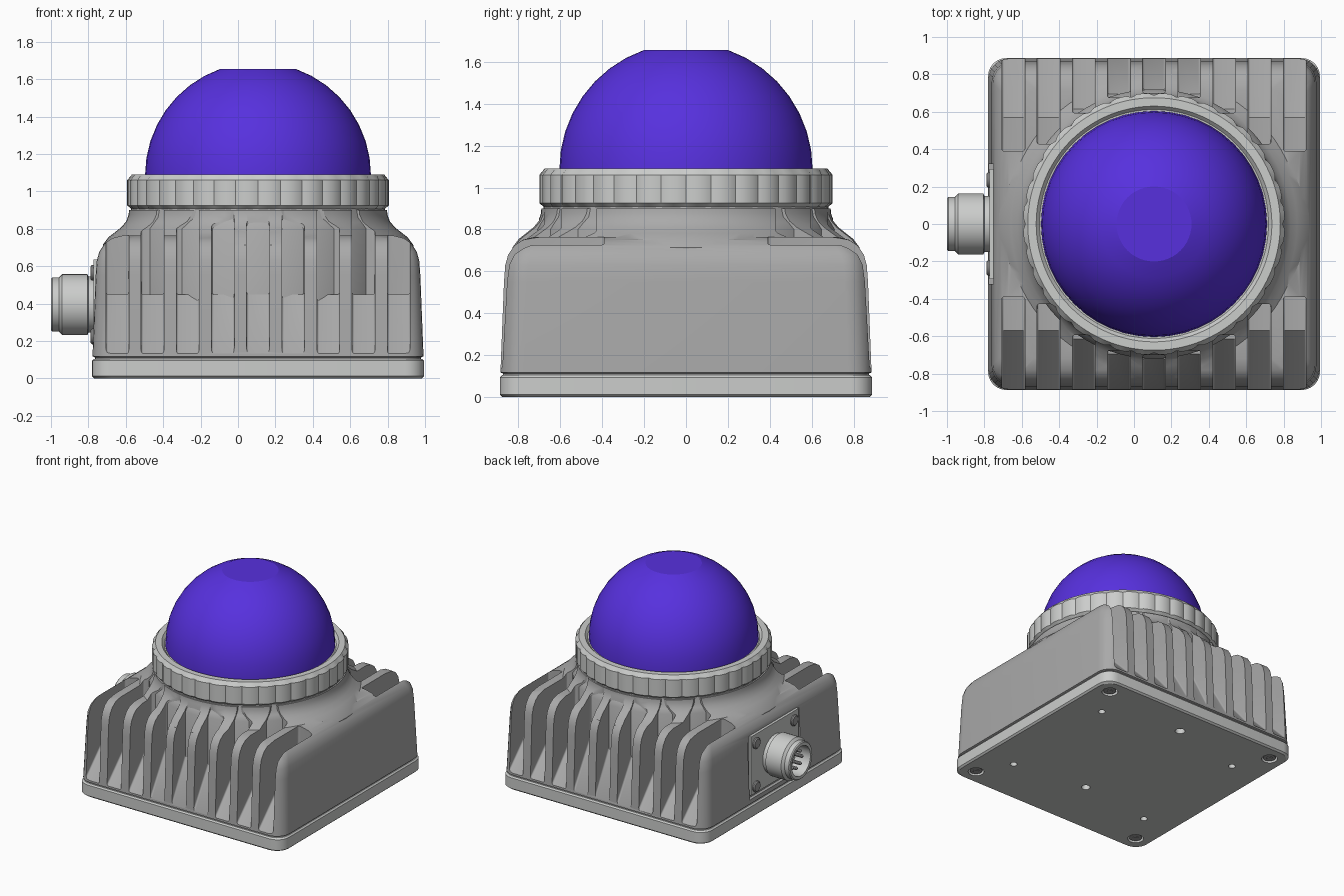
import bpy, bmesh, math
from mathutils import Matrix, Vector

cube = bpy.data.objects.get("Cube")
if cube:
    bpy.data.objects.remove(cube, do_unlink=True)

CX = 0.107          # housing centre on x
SLOTS = range(-4, 5)
PITCH, SLOT_W, CORE_R = 0.188, 0.122, 0.72


def material(name, rgb):
    m = bpy.data.materials.new(name)
    m.use_nodes = True
    col = (*rgb, 1)
    m.diffuse_color = col
    m.node_tree.nodes["Principled BSDF"].inputs["Base Color"].default_value = col
    return m


GREY = material("housing grey", (0.40, 0.40, 0.40))
LIGHT = material("light grey", (0.60, 0.61, 0.60))
PURPLE = material("dome purple", (0.095, 0.03, 0.73))
STEEL = material("screw steel", (0.33, 0.33, 0.33))


def finish(name, bm, mat, angle=30):
    bmesh.ops.recalc_face_normals(bm, faces=bm.faces)
    mesh = bpy.data.meshes.new(name)
    bm.to_mesh(mesh)
    bm.free()
    mesh.materials.append(mat)
    ob = bpy.data.objects.new(name, mesh)
    bpy.context.collection.objects.link(ob)
    smooth(ob, angle)
    return ob


def smooth(ob, angle=30):
    ob.data.shade_smooth()
    ob.data.set_sharp_from_angle(angle=math.radians(angle))


def skin(bm, rings, closed=False):
    """Bridge equal vertex rings; cap the ends or close the loop."""
    loops = [[bm.verts.new(p) for p in ring] for ring in rings]
    pairs = list(zip(loops, loops[1:]))
    if closed:
        pairs.append((loops[-1], loops[0]))
    else:
        bm.faces.new(loops[0])
        bm.faces.new(loops[-1])
    for a, b in pairs:
        for i in range(len(a)):
            j = (i + 1) % len(a)
            bm.faces.new((a[i], a[j], b[j], b[i]))


def lathe(bm, profile, segs, place=Matrix(), closed=False, dent=None):
    """Revolve (radius, height) points; dent(i, r) may alter the radius."""
    rings = []
    for r, z in profile:
        ring = []
        for i in range(segs):
            a = math.tau * i / segs
            rr = dent(i, r) if dent else r
            ring.append(place @ Vector((rr * math.cos(a), rr * math.sin(a), z)))
        rings.append(ring)
    skin(bm, rings, closed)


def rounded_square(half, z, radius, steps=6):
    pts = []
    for q in range(4):
        for s in range(steps + 1):
            a = math.pi / 2 * (q + s / steps)
            sx, sy = ((1, 1), (-1, 1), (-1, -1), (1, -1))[q]
            pts.append(Vector((CX + sx * (half - radius) + radius * math.cos(a),
                               sy * (half - radius) + radius * math.sin(a), z)))
    return pts


def box(bm, lo, hi):
    lo, hi = Vector(lo), Vector(hi)
    m = Matrix.Translation((lo + hi) / 2) @ Matrix.Diagonal((*(hi - lo), 1))
    bmesh.ops.create_cube(bm, size=1, matrix=m)


def boolean(ob, tool, op):
    """Apply a boolean and throw the tool away."""
    tool.hide_render = True
    mod = ob.modifiers.new(op, 'BOOLEAN')
    mod.operation, mod.object, mod.solver = op, tool, 'EXACT'
    bpy.context.view_layer.update()
    deps = bpy.context.evaluated_depsgraph_get()
    mesh = bpy.data.meshes.new_from_object(ob.evaluated_get(deps))
    ob.modifiers.clear()
    ob.data = mesh
    bpy.data.objects.remove(tool, do_unlink=True)
    smooth(ob)


def at(x, y, z):
    return Matrix.Translation((x, y, z))


# Base plate with recesses in its underside
bm = bmesh.new()
skin(bm, [rounded_square(h, z, 0.1) for h, z in
          ((0.875, 0), (0.888, 0.012), (0.888, 0.095), (0.878, 0.105))])
plate = finish("base_plate", bm, LIGHT)

corners = [(sx, sy) for sx in (-1, 1) for sy in (-1, 1)]
bm = bmesh.new()
holes = [(CX + 0.62 * sx, 0.5 * sy, 0.026) for sx, sy in corners]
holes += [(CX + 0.76 * sx, 0.76 * sy, 0.058) for sx, sy in corners]
holes += [(CX, 0.65, 0.036), (CX, -0.42, 0.032)]
for x, y, r in holes:
    lathe(bm, ((r, -0.05), (r, 0.04)), 20, at(x, y, 0))
boolean(plate, finish("hole_cutter", bm, LIGHT), 'DIFFERENCE')

bm = bmesh.new()
for sx, sy in corners:
    lathe(bm, ((0.046, 0.008), (0.046, 0.045)), 20, at(CX + 0.76 * sx, 0.76 * sy, 0))
    lathe(bm, ((0.022, 0.003), (0.022, 0.02)), 6, at(CX + 0.76 * sx, 0.76 * sy, 0))
finish("base_screws", bm, STEEL)

# Housing: tapered block with a flared round neck
bm = bmesh.new()
skin(bm, [rounded_square(h, z, 0.11) for h, z in
          ((0.872, 0.1), (0.872, 0.113), (0.885, 0.118), (0.868, 0.55), (0.862, 0.63),
           (0.848, 0.68), (0.82, 0.722), (0.78, 0.75), (0.72, 0.765))])
housing = finish("housing", bm, GREY)
bm = bmesh.new()
lathe(bm, ((0.83, 0.55), (0.83, 0.715), (0.80, 0.755), (0.765, 0.782), (0.73, 0.81),
           (0.705, 0.84), (0.692, 0.875), (0.69, 0.9)), 72, at(CX, 0, 0))
boolean(housing, finish("neck", bm, GREY), 'UNION')

# Cooling slots with sloping floors, front and back
bm = bmesh.new()
for k in SLOTS:
    x = k * PITCH
    rim = math.sqrt(max(CORE_R ** 2 - x * x, 0))
    end = 0.39 if abs(k) == 4 else rim - 0.02
    knee = max(0.57, rim)
    drop = 0.32 / (0.887 - knee)
    side = [(1.0, 0.13 - drop * 0.113), (knee, 0.45), (end, 0.45), (end, 1.2), (1.0, 1.2)]
    for s in (-1, 1):
        skin(bm, [[Vector((CX + x + w * SLOT_W / 2, s * y, z)) for y, z in side]
                  for w in (-1, 1)])
bmesh.ops.recalc_face_normals(bm, faces=bm.faces)
round_edges = [e for e in bm.edges
               if abs((e.verts[0].co - e.verts[1].co).x) < 0.01]
bmesh.ops.bevel(bm, geom=round_edges, offset=0.042, segments=4, profile=0.5,
                affect='EDGES', clamp_overlap=True)
boolean(housing, finish("slot_cutter", bm, GREY), 'DIFFERENCE')

# Pocket for the connector flange
bm = bmesh.new()
box(bm, (-0.9, -0.32, 0.15), (-0.752, 0.32, 0.66))
boolean(housing, finish("pocket_cutter", bm, GREY), 'DIFFERENCE')

# Round core closing the inner ends of the slots
bm = bmesh.new()
lathe(bm, ((CORE_R, 0.2), (CORE_R, 0.80), (0.70, 0.835), (0.685, 0.86), (0.675, 0.93)),
      72, at(CX, 0, 0))
finish("inner_core", bm, GREY)

# Clamp ring with grip notches
bm = bmesh.new()
lathe(bm, ((0.60, 0.905), (0.675, 0.905), (0.70, 0.925), (0.70, 1.06), (0.675, 1.09),
           (0.63, 1.09), (0.612, 1.07), (0.60, 1.07)), 144, at(CX, 0, 0), closed=True,
      dent=lambda i, r: r - 0.012 if r > 0.69 and i % 4 == 0 else r)
finish("clamp_ring", bm, LIGHT)

# Dome with a flat top
bm = bmesh.new()
arc = [math.radians(70.6 * i / 8) for i in range(9)]
lathe(bm, [(0.604, 1.0)] + [(0.604 * math.cos(a), 1.086 + 0.604 * math.sin(a)) for a in arc],
      48, at(CX, 0, 0))
finish("dome", bm, PURPLE, 15)

# Connector flange, its screws, barrel and pins
bm = bmesh.new()
box(bm, (-0.772, -0.295, 0.175), (-0.74, 0.295, 0.635))
finish("connector_flange", bm, LIGHT)

to_side = at(0, 0, 0.395) @ Matrix.Rotation(-math.pi / 2, 4, 'Y')
bm = bmesh.new()
for sy, sz in corners:
    m = at(0, 0.235 * sy, 0.17 * sz) @ to_side
    lathe(bm, ((0.042, 0.75), (0.042, 0.781), (0.034, 0.788)), 20, m)
finish("flange_screws", bm, STEEL)

bm = bmesh.new()
lathe(bm, ((0.10, 0.75), (0.15, 0.75), (0.15, 0.80), (0.163, 0.805), (0.163, 0.94),
           (0.145, 0.957), (0.145, 0.993), (0.138, 1.0), (0.115, 1.0), (0.115, 0.87),
           (0.10, 0.87)), 40, to_side, closed=True)
lathe(bm, ((0.11, 0.80), (0.11, 0.875)), 40, to_side)
finish("connector_barrel", bm, LIGHT)

bm = bmesh.new()
for i in range(8):
    a = math.tau * i / 8
    m = to_side @ at(0.07 * math.cos(a), 0.07 * math.sin(a), 0)
    lathe(bm, ((0.013, 0.86), (0.013, 0.96), (0.006, 0.967)), 10, m)
finish("connector_pins", bm, STEEL)
